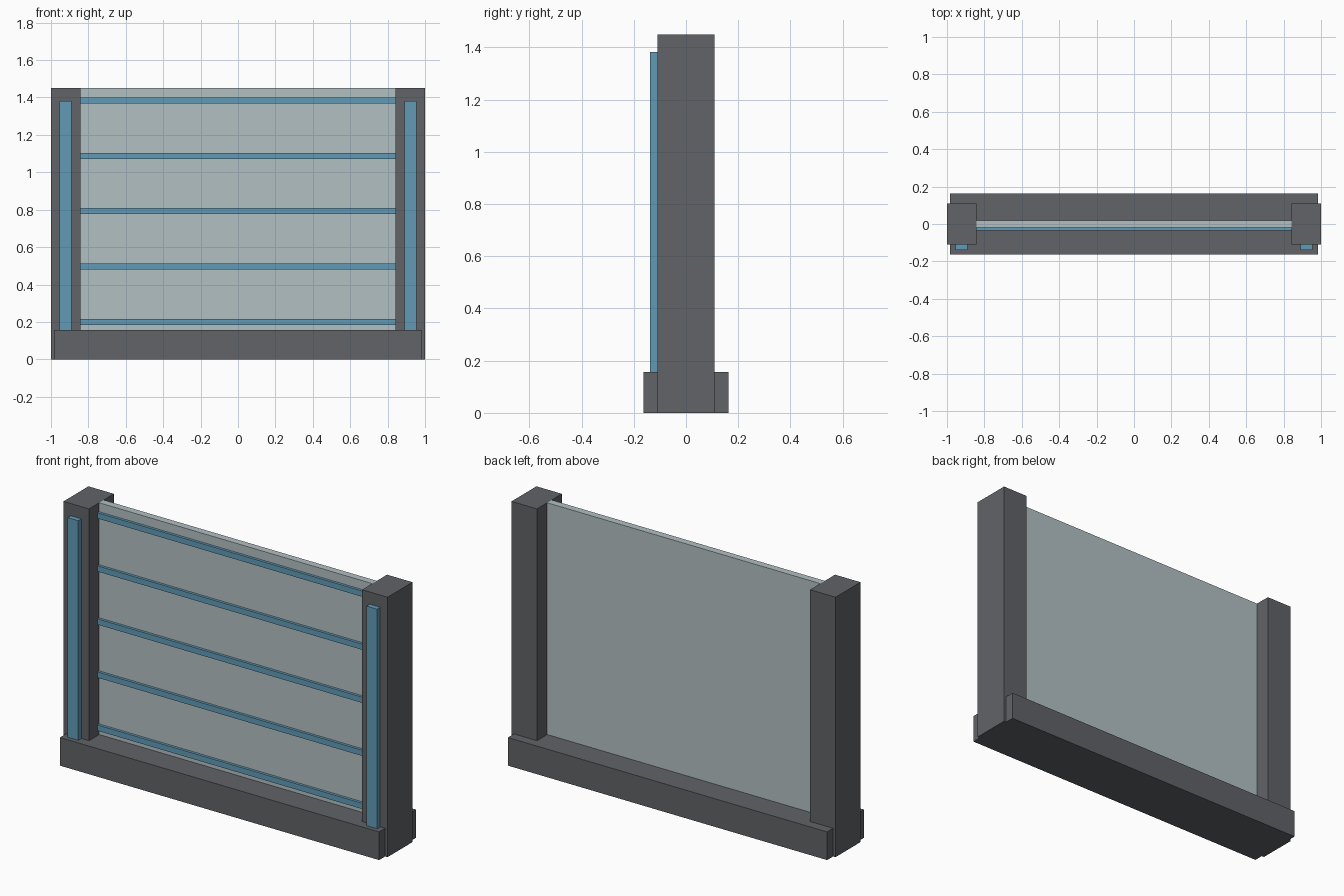
import bpy

if "Cube" in bpy.data.objects:
    bpy.data.objects.remove(bpy.data.objects["Cube"])


def material(name, color):
    mat = bpy.data.materials.new(name)
    mat.diffuse_color = color
    mat.use_nodes = True
    mat.node_tree.nodes["Principled BSDF"].inputs["Base Color"].default_value = mat.diffuse_color
    return mat


def box(name, x, y, z, mat=None):
    """Box from (min, max) ranges on each axis."""
    bpy.ops.mesh.primitive_cube_add(size=1, location=[(a + b) / 2 for a, b in (x, y, z)])
    obj = bpy.context.object
    obj.name = name
    obj.scale = [b - a for a, b in (x, y, z)]
    bpy.ops.object.transform_apply(location=False, rotation=False, scale=True)
    if mat:
        obj.data.materials.append(mat)
    return obj


dark = material("dark_metal", (0.12, 0.125, 0.135, 1))
blue = material("blue_strip", (0.12, 0.33, 0.47, 1))
glass = material("glass", (0.45, 0.53, 0.55, 0.6))

# Base plinth
box("base", (-0.985, 0.985), (-0.163, 0.163), (0, 0.157), dark)

# Posts with a light strip on the front of each
for side, s in (("left", -1), ("right", 1)):
    box(f"{side}_post", sorted((s * 0.843, s)), (-0.11, 0.11), (0, 1.45), dark)
    box(f"{side}_light_strip", sorted((s * 0.89, s * 0.955)),
        (-0.138, -0.108), (0.14, 1.382), blue)

# Glass panel between the posts
box("glass_panel", (-0.845, 0.845), (-0.02, 0.02), (0.15, 1.45), glass)

# Evenly spaced horizontal bars on the front of the glass
for i in range(5):
    z = 0.2 + i * 0.296
    box(f"horizontal_bar_{i + 1}", (-0.845, 0.845), (-0.035, -0.015),
        (z - 0.016, z + 0.016), blue)
